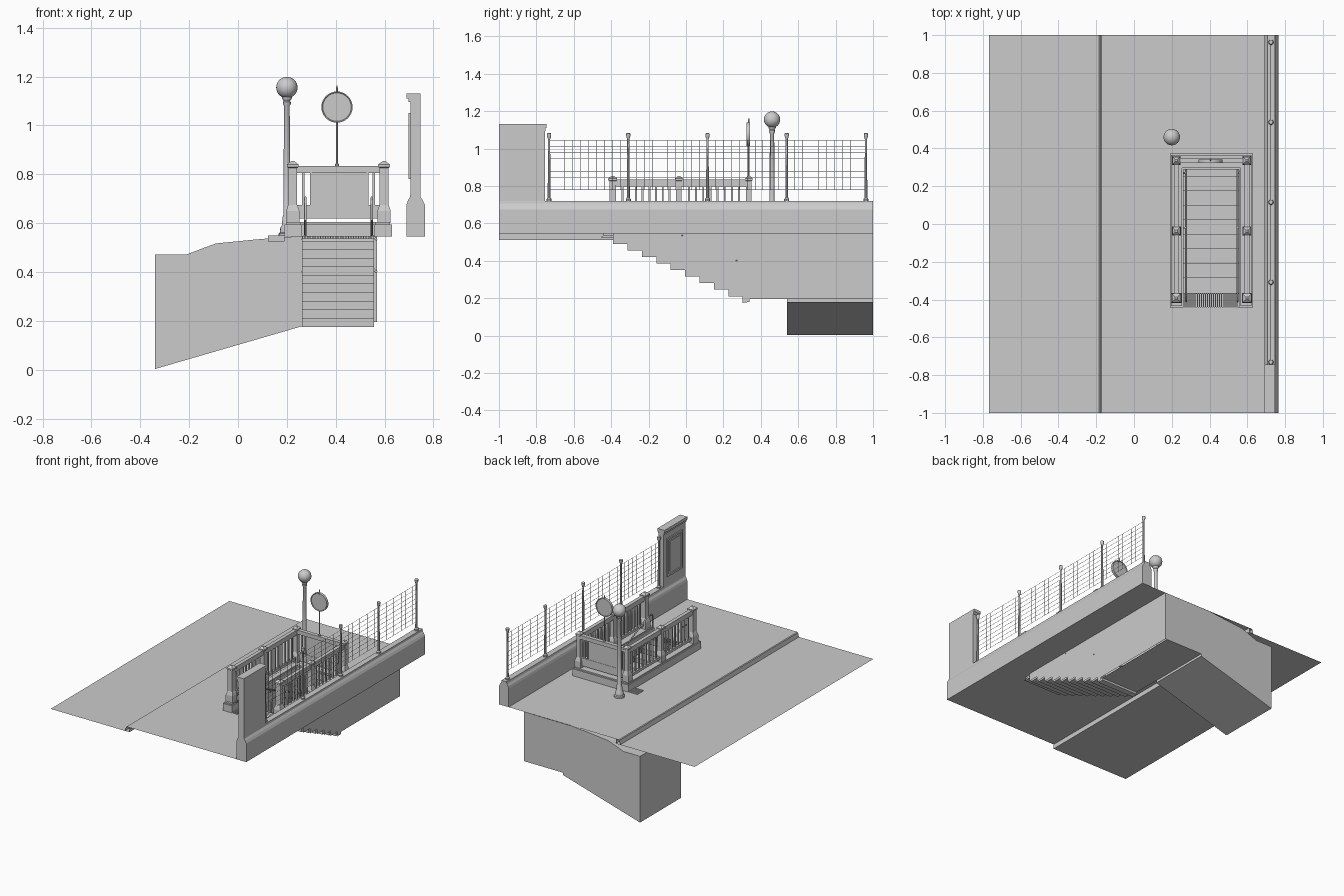
import bpy, math

if "Cube" in bpy.data.objects:
    bpy.data.objects.remove(bpy.data.objects["Cube"])

def mesh(name, verts, faces, smooth=False):
    me = bpy.data.meshes.new(name)
    me.from_pydata(verts, [], faces)
    me.update()
    ob = bpy.data.objects.new(name, me)
    bpy.context.collection.objects.link(ob)
    if smooth:
        bpy.ops.object.select_all(action='DESELECT')
        ob.select_set(True)
        bpy.context.view_layer.objects.active = ob
        bpy.ops.object.shade_smooth_by_angle(angle=math.radians(35))
    return ob

def boxes(name, items):
    """One object from boxes given as x0, x1, y0, y1, z0, z1."""
    v, f = [], []
    for x0, x1, y0, y1, z0, z1 in items:
        n = len(v)
        v += [(x, y, z) for z in (z0, z1) for x, y in ((x0, y0), (x1, y0), (x1, y1), (x0, y1))]
        f += [[n + i for i in q] for q in ((3, 2, 1, 0), (4, 5, 6, 7), (0, 1, 5, 4),
                                           (1, 2, 6, 5), (2, 3, 7, 6), (3, 0, 4, 7))]
    return mesh(name, v, f)

def at(axis, a, p):
    return (a, p[0], p[1]) if axis == 'x' else (p[0], a, p[1])

def prism(name, pts, axis, a, b, caps=True, closed=True):
    """Extrude a profile (counterclockwise in y,z or clockwise in x,z) along an axis."""
    n = len(pts)
    v = [at(axis, a, p) for p in pts] + [at(axis, b, p) for p in pts]
    f = [(i, (i + 1) % n, (i + 1) % n + n, i + n) for i in range(n if closed else n - 1)]
    if caps:
        f += [tuple(range(n - 1, -1, -1)), tuple(range(n, 2 * n))]
    return mesh(name, v, f)

def sheet(name, pts, axis, a):
    return mesh(name, [at(axis, a, p) for p in pts], [tuple(range(len(pts)))])

def rects(name, items, z):
    v, f = [], []
    for x0, x1, y0, y1 in items:
        n = len(v)
        v += [(x0, y0, z), (x1, y0, z), (x1, y1, z), (x0, y1, z)]
        f.append((n, n + 1, n + 2, n + 3))
    return mesh(name, v, f)

def lathe(name, spots, prof, segs=16, square=False):
    """Turn a radius/height profile around z at each x, y spot."""
    v, f = [], []
    off, k = (math.pi / 4, math.sqrt(2)) if square else (0, 1)
    for cx, cy in spots:
        n = len(v)
        for r, z in prof:
            v += [(cx + k * r * math.cos(off + 2 * math.pi * i / segs),
                   cy + k * r * math.sin(off + 2 * math.pi * i / segs), z) for i in range(segs)]
        for j in range(len(prof) - 1):
            for i in range(segs):
                a, b = n + j * segs + i, n + j * segs + (i + 1) % segs
                f.append((a, b, b + segs, a + segs))
        f.append(tuple(n + segs - 1 - i for i in range(segs)))
        f.append(tuple(n + (len(prof) - 1) * segs + i for i in range(segs)))
    return mesh(name, v, f, not square)

def tubes(name, paths, r, res=1):
    cu = bpy.data.curves.new(name, 'CURVE')
    cu.dimensions, cu.bevel_depth, cu.bevel_resolution, cu.use_fill_caps = '3D', r, res, True
    for path in paths:
        s = cu.splines.new('POLY')
        s.points.add(len(path) - 1)
        for p, c in zip(s.points, path):
            p.co = (*c, 1)
    tmp = bpy.data.objects.new(name + "_curve", cu)
    bpy.context.collection.objects.link(tmp)
    me = bpy.data.meshes.new_from_object(tmp.evaluated_get(bpy.context.evaluated_depsgraph_get()))
    bpy.data.objects.remove(tmp)
    ob = bpy.data.objects.new(name, me)
    bpy.context.collection.objects.link(ob)
    return ob

G = 0.545                        # sidewalk level
XL, XR = 0.262, 0.556            # stairwell sides
Y0, Y1 = -0.365, 0.288           # stairwell opening

# street, kerb and sidewalk with the stair opening
rects("road", [(-0.768, -0.18, -1, 1)], 0.512)
prism("kerb", [(-0.185, 0.512), (-0.178, 0.541), (-0.173, G), (-0.15, G), (-0.15, 0.512)],
      'y', -1, 1, caps=False)
rects("sidewalk", [(-0.15, XL, -1, 1), (XR, 0.69, -1, 1), (XL, XR, -1, -0.44), (XL, XR, Y1, 1)], G)

# stairs
N, T, R = 10, 0.077, 0.035
top, under = [(-0.44, G - 0.008)], [(-0.455, G - 0.02)]
for i in range(N):
    y, z = Y0 + T * i, G - R * i
    top += [(y, z - (0.008 if i == 0 else 0)), (y, z - R)]
    under += [(y - 0.025, z - 0.02), (y - 0.025, z - R - 0.02)]
low = G - R * N
top.append((0.34, low))
under.append((0.34, low - 0.015))
prism("stairs", under + top[::-1], 'x', XL, XR)
boxes("step_nosings", [(XL, XR, Y0 + T * i - 0.012, Y0 + T * i + 0.004,
                        G - R * i - 0.006, G - R * i + 0.001) for i in range(1, N)])
boxes("stair_grate", [(XL + 0.0104 * i, XL + 0.0104 * i + 0.005, -0.44, Y0, 0.53, G + 0.002)
                      for i in range(28)] + [(XL, XR, Y0 - 0.006, Y0, 0.53, G + 0.003)])

# underground passage: landing, ramp, walls, ceiling
XE, YP = -0.34, 0.54
rects("landing", [(XL, XR, 0.33, 1)], low)
mesh("ramp", [(XE, YP, 0.003), (XL, YP, 0.178), (XL, 1, 0.178), (XE, 1, 0.003), (XL, YP, low), (XL, 1, low)],
     [(0, 1, 2, 3), (1, 4, 5, 2)])
wall = under[1:] + [(0.34, low)]
sheet("stair_wall_right", wall + [(1, low), (1, G), (-0.39, G)], 'x', XR + 0.012)
sheet("stair_wall_left", (wall + [(YP, low), (YP, G), (-0.39, G)])[::-1], 'x', XL)
ceil = [(XE, 0.472), (-0.21, 0.472), (-0.15, 0.495), (-0.09, 0.517), (0.05, 0.531), (0.2, 0.544)]
ramp_side = [(XE, 0.003), (XL, 0.178)]
sheet("passage_wall_front", ramp_side + [(XL, G)] + ceil[::-1], 'y', YP)
sheet("passage_wall_back", (ramp_side + [(XL, low), (XR + 0.012, low), (XR + 0.012, G)] + ceil[::-1])[::-1],
      'y', 1.0)
prism("passage_ceiling", ceil, 'y', YP, 1, caps=False, closed=False)
sheet("passage_end", [(1, 0.003), (YP, 0.003), (YP, 0.472), (1, 0.472)], 'x', XE)

# parapet wall and end pier
prism("parapet", [(0.69, G), (0.69, 0.675), (0.694, 0.69), (0.703, 0.705), (0.706, 0.72), (0.746, 0.72),
                  (0.748, 0.705), (0.758, 0.69), (0.765, 0.675), (0.765, G)], 'y', -1, 1)
boxes("pier", [(0.705, 0.746, -1, -0.755, 0.70, 1.105), (0.697, 0.746, -1, -0.75, 1.095, 1.11),
               (0.69, 0.746, -1, -0.745, 1.11, 1.13)])
boxes("pier_panel", [(0.698, 0.706, -0.965, -0.79, z, z + 0.014) for z in (0.78, 1.036)] +
      [(0.698, 0.706, y, y + 0.014, 0.794, 1.036) for y in (-0.965, -0.804)] +
      [(0.701, 0.706, -0.935, -0.82, 0.81, 1.02)])

# wire fence
FX = 0.725
posts = [-0.732 + 0.4235 * i for i in range(5)]
lathe("fence_posts", [(FX, y) for y in posts],
      [(0.014, 0.72), (0.014, 0.73), (0.008, 0.738), (0.007, 0.9), (0.006, 1.05), (0.01, 1.06),
       (0.012, 1.068), (0.012, 1.08), (0.006, 1.084)], 10)
wires = [[(FX, posts[0], z), (FX, posts[-1], z)] for z in [0.78 + 0.033 * i for i in range(9)]]
wires += [[(FX, p + 0.4235 * k / 10, 0.78), (FX, p + 0.4235 * k / 10, 1.044)]
          for p in posts[:-1] for k in range(1, 10)]
tubes("fence_wires", wires, 0.0012, 0)

# entrance plinth
boxes("plinth", [(0.19, XL, -0.442, 0.373, G, 0.595), (XR, 0.63, -0.442, 0.373, G, 0.595),
                 (XL, XR, Y1, 0.373, G, 0.595),
                 (0.197, 0.255, -0.435, 0.366, 0.595, 0.604), (0.563, 0.623, -0.435, 0.366, 0.595, 0.604),
                 (0.255, 0.563, 0.296, 0.366, 0.595, 0.604)])

# entrance posts
SX = (0.224, 0.598)
def post(h):
    return [(h + 0.009, 0.60), (h + 0.009, 0.65), (h + 0.002, 0.672), (h, 0.675), (h, 0.826),
            (h + 0.006, 0.83), (h + 0.006, 0.84), (0.006, 0.854)]
lathe("front_posts", [(x, -0.392) for x in SX], post(0.018), 4, True)
lathe("middle_posts", [(x, -0.038) for x in SX], post(0.015), 4, True)
lathe("back_posts", [(x, 0.336) for x in SX], post(0.014), 4, True)

# side railings with balusters
rails, bars = [], []
for x in SX:
    for a, b in ((-0.375, -0.053), (-0.023, 0.322)):
        rails += [(x - 0.013, x + 0.013, a, b, 0.806, 0.834), (x - 0.008, x + 0.008, a, b, 0.796, 0.806),
                  (x - 0.01, x + 0.01, a, b, 0.622, 0.64)]
        for i in range(1, 9):
            y = a + (b - a) * i / 9
            bars.append((x - 0.005, x + 0.005, y - 0.005, y + 0.005, 0.64, 0.8))
boxes("side_rails", rails)
boxes("balusters", bars)

# back railing and panel
boxes("back_rail", [(SX[0], SX[1], 0.322, 0.35, 0.806, 0.834), (SX[0], SX[1], 0.328, 0.344, 0.618, 0.674)])
boxes("back_panel", [(0.30, 0.528, 0.330, 0.342, 0.674, 0.808)] +
      [(x, x + 0.008, 0.326, 0.346, 0.674, 0.808) for x in (0.294, 0.526)] +
      [(x, x + 0.01, 0.331, 0.341, 0.674, 0.808) for x in (0.262, 0.55)])

# stair handrails
hr = []
for x, w in ((XL + 0.014, XL), (XR - 0.008, XR + 0.012)):
    hr.append([(x, -0.41, 0.61), (x, -0.41, 0.69), (x, -0.40, 0.705), (x, -0.355, 0.705),
               (x, 0.31, 0.40), (x, 0.40, 0.36)])
    hr += [[(w, y, 0.705 - (y + 0.355) * 0.459 - 0.02), (x, y, 0.705 - (y + 0.355) * 0.459)]
           for y in (-0.02, 0.27)]
tubes("handrails", hr, 0.005)

# round sign on a pole
lathe("sign_pole", [(0.405, 0.336)], [(0.008, 0.834), (0.008, 0.842), (0.0035, 0.846), (0.0035, 1.155), (0.001, 1.163)], 8)
disc = lathe("sign_disc", [(0, 0)], [(0.058, -0.006), (0.06, -0.009), (0.064, -0.009), (0.064, 0.009),
                                     (0.06, 0.009), (0.058, 0.006)], 32)
disc.rotation_euler = (math.pi / 2, 0, 0)
disc.location = (0.405, 0.333, 1.075)

# street lamp
LP = [(0.2, 0.46)]
lathe("lamp_post", LP, [(0.034, G), (0.034, 0.557), (0.028, 0.562), (0.027, 0.58), (0.02, 0.592), (0.018, 0.625),
                        (0.014, 0.635), (0.0135, 0.80), (0.0115, 1.08), (0.016, 1.088), (0.016, 1.096),
                        (0.013, 1.1), (0.02, 1.11), (0.02, 1.118)], 16)
lathe("lamp_globe", LP, [(0.0435 * math.sin(math.pi * i / 14) + 0.0002, 1.155 - 0.0435 * math.cos(math.pi * i / 14))
                         for i in range(15)], 24)

# sidewalk drain next to the entrance
boxes("drain", [(0.122, 0.19, 0.30, 0.37, 0.525, 0.546), (0.122, 0.19, 0.30, 0.306, 0.546, 0.55),
                (0.122, 0.19, 0.364, 0.37, 0.546, 0.55)] +
      [(0.122, 0.19, 0.312 + 0.011 * i, 0.317 + 0.011 * i, 0.546, 0.549) for i in range(5)])
